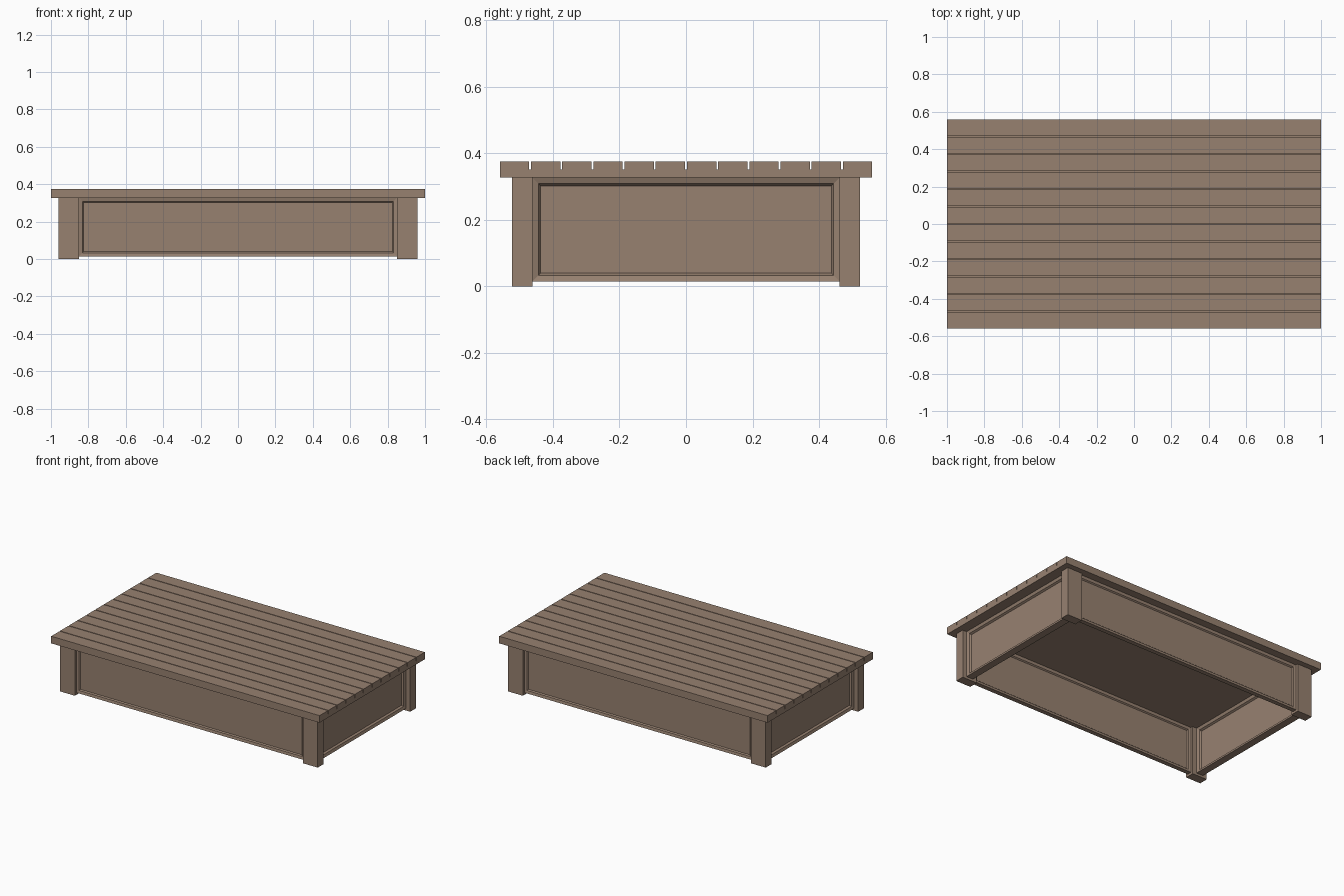
import bpy, bmesh

if "Cube" in bpy.data.objects:
    bpy.data.objects.remove(bpy.data.objects["Cube"])

wood = bpy.data.materials.new("brown wood")
wood.diffuse_color = (0.31, 0.22, 0.163, 1)
wood.use_nodes = True
wood.node_tree.nodes["Principled BSDF"].inputs["Base Color"].default_value = wood.diffuse_color


def finish(name, bm):
    bmesh.ops.recalc_face_normals(bm, faces=bm.faces)
    me = bpy.data.meshes.new(name)
    bm.to_mesh(me)
    bm.free()
    me.materials.append(wood)
    ob = bpy.data.objects.new(name, me)
    bpy.context.collection.objects.link(ob)
    return ob


def box(name, x0, x1, y0, y1, z0, z1):
    bm = bmesh.new()
    bmesh.ops.create_cube(bm, size=1)
    for v in bm.verts:
        v.co = (x1 if v.co.x > 0 else x0,
                y1 if v.co.y > 0 else y0,
                z1 if v.co.z > 0 else z0)
    return finish(name, bm)


def panel(name, half, z0, z1, thick, place):
    """Thin board with a mitred, sloping border on both sides."""
    h = thick / 2
    outer = [(0, h), (0.018, 0.75 * h), (0.0245, 0.25 * h)]
    profile = [(i, -d) for i, d in reversed(outer)] + outer
    bm = bmesh.new()
    loops = []
    for i, d in profile:
        corners = [(-half + i, z0 + i), (half - i, z0 + i),
                   (half - i, z1 - i), (-half + i, z1 - i)]
        loops.append([bm.verts.new(place(u, d, z)) for u, z in corners])
    for a, b in zip(loops, loops[1:]):
        for k in range(4):
            n = (k + 1) % 4
            bm.faces.new((a[k], a[n], b[n], b[k]))
    bm.faces.new(loops[0])
    bm.faces.new(loops[-1])
    return finish(name, bm)


# table top: solid board with planks above it
box("top_board", -1, 1, -0.56, 0.56, 0.327, 0.351)
count, gap = 12, 0.0055
width = (1.12 - gap * (count - 1)) / count
for i in range(count):
    y = -0.56 + i * (width + gap)
    box(f"plank_{i + 1}", -1, 1, y, y + width, 0.351, 0.375)

# corner legs
for sx, nx in ((-1, "left"), (1, "right")):
    for sy, ny in ((-1, "front"), (1, "back")):
        xs = sorted((sx * 0.85, sx * 0.96))
        ys = sorted((sy * 0.462, sy * 0.523))
        box(f"{ny}_{nx}_leg", *xs, *ys, 0, 0.327)

# framed side panels between the legs
for s, long_name, short_name in ((-1, "front_panel", "left_panel"),
                                 (1, "back_panel", "right_panel")):
    panel(long_name, 0.85, 0.015, 0.327, 0.03,
          lambda u, d, z: (u, s * 0.4925 + d, z))
    panel(short_name, 0.462, 0.015, 0.327, 0.05,
          lambda u, d, z: (s * 0.905 + d, u, z))
